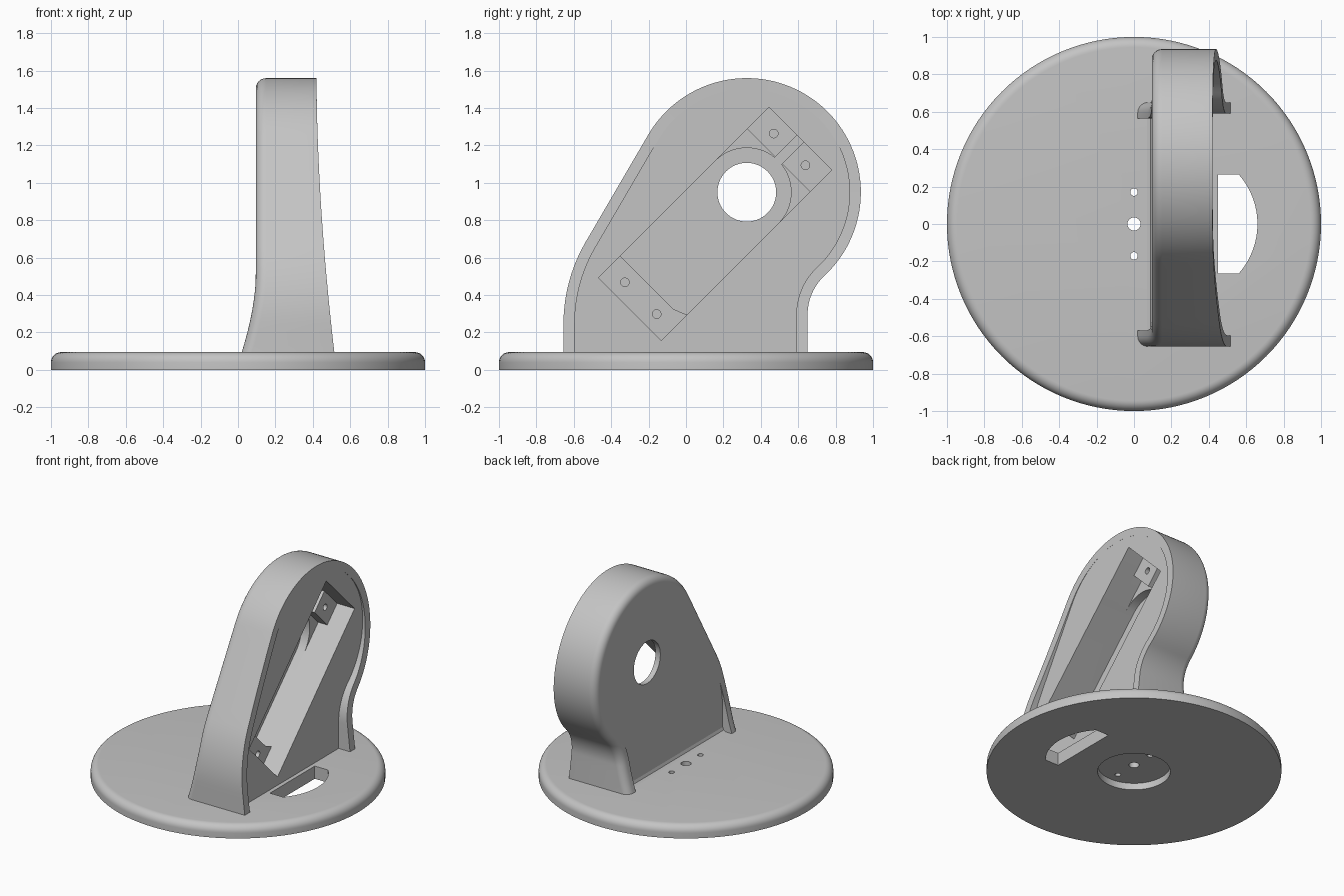
import bpy, bmesh, math
from mathutils import Vector

old = bpy.data.objects.get("Cube")
if old:
    bpy.data.objects.remove(old, do_unlink=True)

grey = bpy.data.materials.new("plain grey")
grey.use_nodes = True
grey.diffuse_color = (0.55, 0.55, 0.55, 1)
grey.node_tree.nodes["Principled BSDF"].inputs["Base Color"].default_value = grey.diffuse_color


def loft(name, rings, loop=False):
    """Skin a series of closed rings, capping the ends unless looped."""
    bm = bmesh.new()
    vs = [[bm.verts.new(p) for p in ring] for ring in rings]
    n = len(vs[0])
    for a, b in zip(vs, vs[1:]):
        for i in range(n):
            j = (i + 1) % n
            bm.faces.new((a[i], a[j], b[j], b[i]))
    bm.faces.new(vs[0][::-1])
    bm.faces.new(vs[-1])
    bmesh.ops.recalc_face_normals(bm, faces=bm.faces[:])
    mesh = bpy.data.meshes.new(name)
    bm.to_mesh(mesh)
    bm.free()
    mesh.materials.append(grey)
    obj = bpy.data.objects.new(name, mesh)
    bpy.context.collection.objects.link(obj)
    return obj


def prism_x(name, pts, lo, hi):
    return loft(name, [[(x, y, z) for y, z in pts] for x in (lo, hi)])


def prism_z(name, pts, lo, hi):
    return loft(name, [[(x, y, z) for x, y in pts] for z in (lo, hi)])


def arc(cx, cy, r, start, end, n):
    angles = [math.radians(start + (end - start) * i / n) for i in range(n + 1)]
    return [(cx + r * math.cos(a), cy + r * math.sin(a)) for a in angles]


def circle(cx, cy, r, n=48):
    return arc(cx, cy, r, 0, 360, n)[:-1]


def line(a, b, n):
    """Points strictly between a and b."""
    return [tuple(Vector(a).lerp(Vector(b), i / n)) for i in range(1, n)]


def cut(obj, cutter):
    mod = obj.modifiers.new("cut", "BOOLEAN")
    mod.operation, mod.solver, mod.object = "DIFFERENCE", "EXACT", cutter
    bpy.context.view_layer.update()
    graph = bpy.context.evaluated_depsgraph_get()
    mesh = bpy.data.meshes.new_from_object(obj.evaluated_get(graph))
    obj.modifiers.clear()
    obj.data = mesh
    bpy.data.objects.remove(cutter, do_unlink=True)


def smooth(obj):
    bpy.ops.object.select_all(action="DESELECT")
    obj.select_set(True)
    bpy.context.view_layer.objects.active = obj
    bpy.ops.object.shade_smooth_by_angle(angle=math.radians(25))


# Round base with a filleted top edge
TOP = 0.095
fillet = arc(0.945, 0.04, 0.055, 0, 90, 8)
base = loft("base", [[(x, y, z) for x, y in circle(0, 0, r, 128)]
                     for r, z in [(1, 0)] + fillet])
cut(base, prism_z("recess", circle(0, 0, 0.247), -0.1, 0.05))
for y, r in ((0, 0.035), (0.17, 0.02), (-0.17, 0.02)):
    cut(base, prism_z("base_hole", circle(0, y, r, 32), -0.1, 0.2))
slot = [(0.45, -0.265)] + arc(0.26, 0, 0.4, -41.5, 41.5, 24) + [(0.45, 0.265)]
cut(base, prism_z("cable_slot", slot, -0.1, 0.2))
smooth(base)

# Upright outline, shifted inwards by d
HUB = (0.325, 0.95)
FOOT = 0.09


def outline(d):
    left = arc(0.211, 0.247, 0.866 - d, 180, 150, 10)
    crown = arc(*HUB, 0.61 - d, 150, -47, 64)
    waist = arc(0.936, 0.295, 0.286 + d, 133, 180, 14)
    a, b = (left[0][0], FOOT), (waist[-1][0], FOOT)
    return ([a] + line(a, left[0], 4) + left + line(left[-1], crown[0], 8)
            + crown + waist + line(waist[-1], b, 4) + [b])


BACK, FRONT = 0.095, 0.42


def rim_front(z):
    return FRONT + 0.095 * max(0, (1.56 - z) / 1.465) ** 1.8


def rim_back(z):
    return BACK - 0.075 * max(0, (0.5 - z) / 0.405) ** 1.7


# Flared rim, rounded on its back outer edge
R = 0.055
section = [(0, None, 1), (0.06, None, 1), (0.06, 0.25, 0), (0.085, 0.2, 0), (0.085, None, 0)]
round_edge = [(R - R * math.sin(t), R - R * math.cos(t))
              for t in [math.radians(90 * i / 6) for i in range(7)]]
columns = []
for d, x, front in section:
    columns.append([(rim_front(z) if front else rim_back(z)) if x is None else x
                    for y, z in outline(d)])
columns = [[(x, y, z) for x, (y, z) in zip(col, outline(s[0]))]
           for col, s in zip(columns, section)]
for d, dx in round_edge:
    columns.append([(rim_back(z) + dx, y, z) for y, z in outline(d)])
rim = loft("upright_rim", list(zip(*columns)))
smooth(rim)

# Solid panel inside the rim
panel = prism_x("upright_panel", outline(0.06), BACK, FRONT)


def tilt(pts):
    """Turn (along, across) points into y, z on the 45 degree pocket axis."""
    k = math.sqrt(0.5)
    return [(HUB[0] + k * (u + v), HUB[1] + k * (u - v)) for u, v in pts]


def box(u0, u1, w):
    return [(u0, -w), (u1, -w), (u1, w), (u0, w)]


# Slanted pocket: shallow over the mounting posts, deep between them
W, LOW, HIGH, POST = 0.237, -0.884, 0.406, 0.165
FLOOR = 0.135
cut(panel, prism_x("pocket_top", tilt(box(LOW, HIGH, W)), 0.275, 0.7))
cut(panel, prism_x("pocket_step", tilt(box(LOW + POST, HIGH - POST, W)), 0.2, 0.71))
deep = [(LOW + POST, -W)] + arc(0, 0, W, -90, 90, 32) + [(LOW + POST, W)]
cut(panel, prism_x("pocket_deep", tilt(deep), FLOOR, 0.72))
cut(panel, prism_x("post_gap", tilt(box(LOW, HIGH, 0.025)), FLOOR, 0.73))
for u in (LOW + POST / 2, HIGH - POST / 2):
    for v in (-0.12, 0.12):
        cut(panel, prism_x("screw_hole", tilt(circle(u, v, 0.023, 24)), 0.16, 0.74))
cut(panel, prism_x("shaft_hole", circle(*HUB, 0.157, 64), -0.2, 0.75))
smooth(panel)

# Small fillet where the panel meets the base
loft("foot_fillet", [[(BACK + 0.01, y, FOOT), (BACK - 0.025, y, FOOT), (BACK - 0.025, y, TOP),
                      (BACK - 0.008, y, TOP + 0.01), (BACK, y, TOP + 0.03),
                      (BACK + 0.01, y, TOP + 0.03)] for y in (-0.58, 0.58)])
